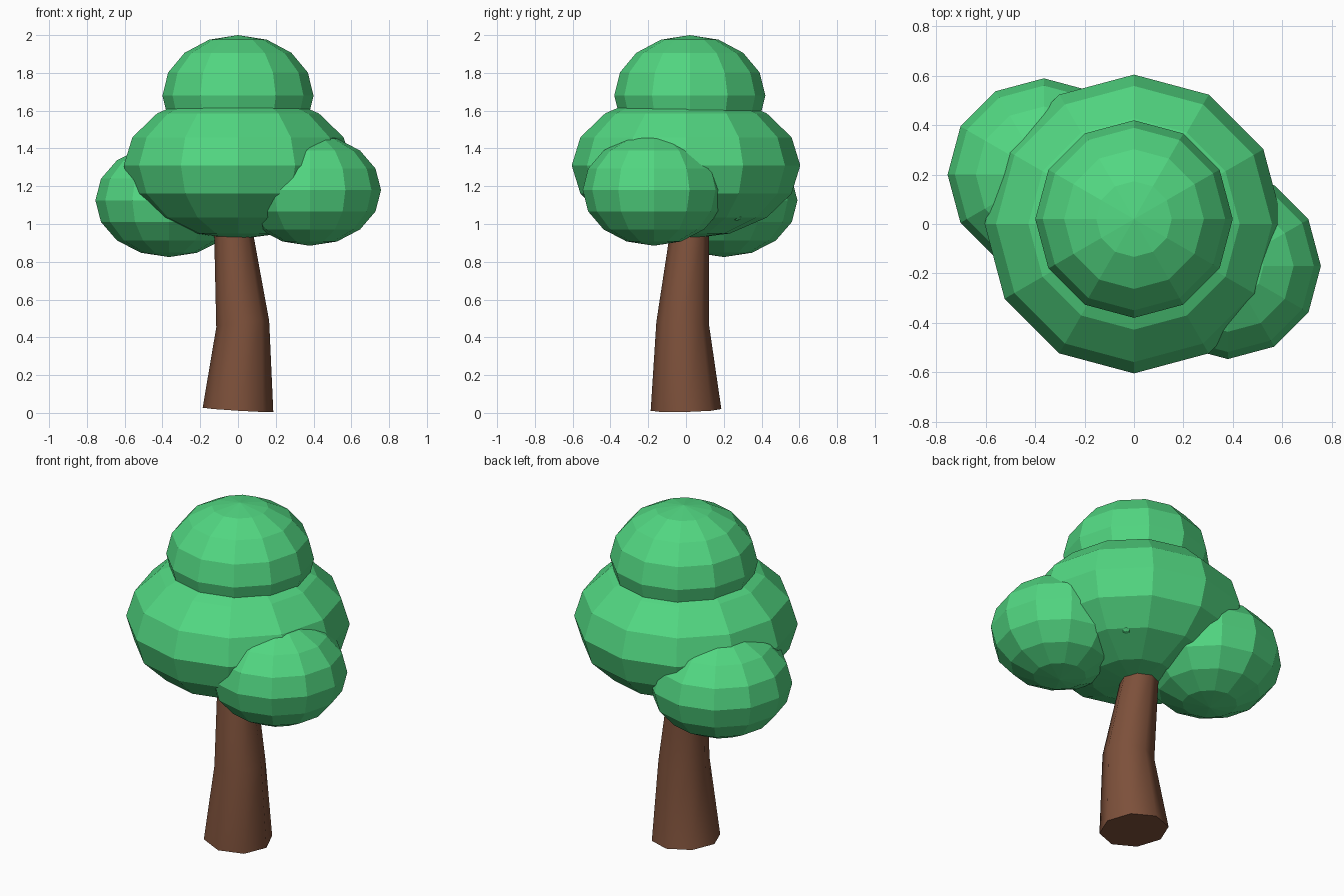
import bpy
import bmesh
from math import cos, sin, tau
from mathutils import Matrix

cube = bpy.data.objects.get("Cube")
if cube:
    bpy.data.objects.remove(cube, do_unlink=True)


def material(name, rgb):
    mat = bpy.data.materials.new(name)
    mat.use_nodes = True
    mat.diffuse_color = (*rgb, 1)
    bsdf = next(n for n in mat.node_tree.nodes if n.type == "BSDF_PRINCIPLED")
    bsdf.inputs["Base Color"].default_value = (*rgb, 1)
    bsdf.inputs["Roughness"].default_value = 0.9
    return mat


def make_object(name, bm, mat):
    bmesh.ops.recalc_face_normals(bm, faces=bm.faces)
    mesh = bpy.data.meshes.new(name)
    bm.to_mesh(mesh)
    bm.free()
    mesh.materials.append(mat)
    obj = bpy.data.objects.new(name, mesh)
    bpy.context.scene.collection.objects.link(obj)
    return obj


def leaf_blob(name, centre, radius, half_height, segments=12, rings=8):
    """Flat-shaded, vertically squashed sphere."""
    bm = bmesh.new()
    bmesh.ops.create_uvsphere(bm, u_segments=segments, v_segments=rings, radius=1)
    scale = Matrix.Diagonal((radius, radius, half_height, 1))
    bm.transform(Matrix.Translation(centre) @ scale)
    return make_object(name, bm, green)


green = material("leaf green", (0.084, 0.68, 0.222))
brown = material("bark brown", (0.205, 0.081, 0.043))

# Foliage
leaf_blob("main_foliage", (0, 0, 1.31), 0.605, 0.39)
leaf_blob("top_foliage", (0, 0.02, 1.68), 0.40, 0.32)
leaf_blob("left_foliage", (0.38, -0.17, 1.18), 0.377, 0.295)
leaf_blob("right_foliage", (-0.365, 0.20, 1.125), 0.39, 0.30)
leaf_blob("leaf_bud", (0.28, 0.27, 1.05), 0.032, 0.032, 8, 6)

# Trunk: tilted rings lofted along a slight bend (x, y, z, radius, x tilt, y tilt)
rings = [
    (0.0, 0.0, 0.016, 0.187, -0.06, 0.025),
    (0.025, -0.017, 0.47, 0.14, 0.12, -0.08),
    (-0.022, 0.017, 0.94, 0.104, 0.0, 0.0),
    (-0.035, 0.025, 1.08, 0.095, 0.0, 0.0),
]
SIDES = 8
bm = bmesh.new()
loops = []
for x, y, z, r, tilt_x, tilt_y in rings:
    loop = []
    for i in range(SIDES):
        dx, dy = r * cos(tau * i / SIDES), r * sin(tau * i / SIDES)
        height = max(0, z + tilt_x * dx + tilt_y * dy)
        loop.append(bm.verts.new((x + dx, y + dy, height)))
    loops.append(loop)
for low, high in zip(loops, loops[1:]):
    for i in range(SIDES):
        j = (i + 1) % SIDES
        bm.faces.new((low[i], low[j], high[j], high[i])).smooth = True
bm.faces.new(loops[0][::-1])
bm.faces.new(loops[-1])
# Keep the cut ends crisp
for end in (loops[0], loops[-1]):
    for i in range(SIDES):
        bm.edges.get((end[i], end[(i + 1) % SIDES])).smooth = False
make_object("trunk", bm, brown)
